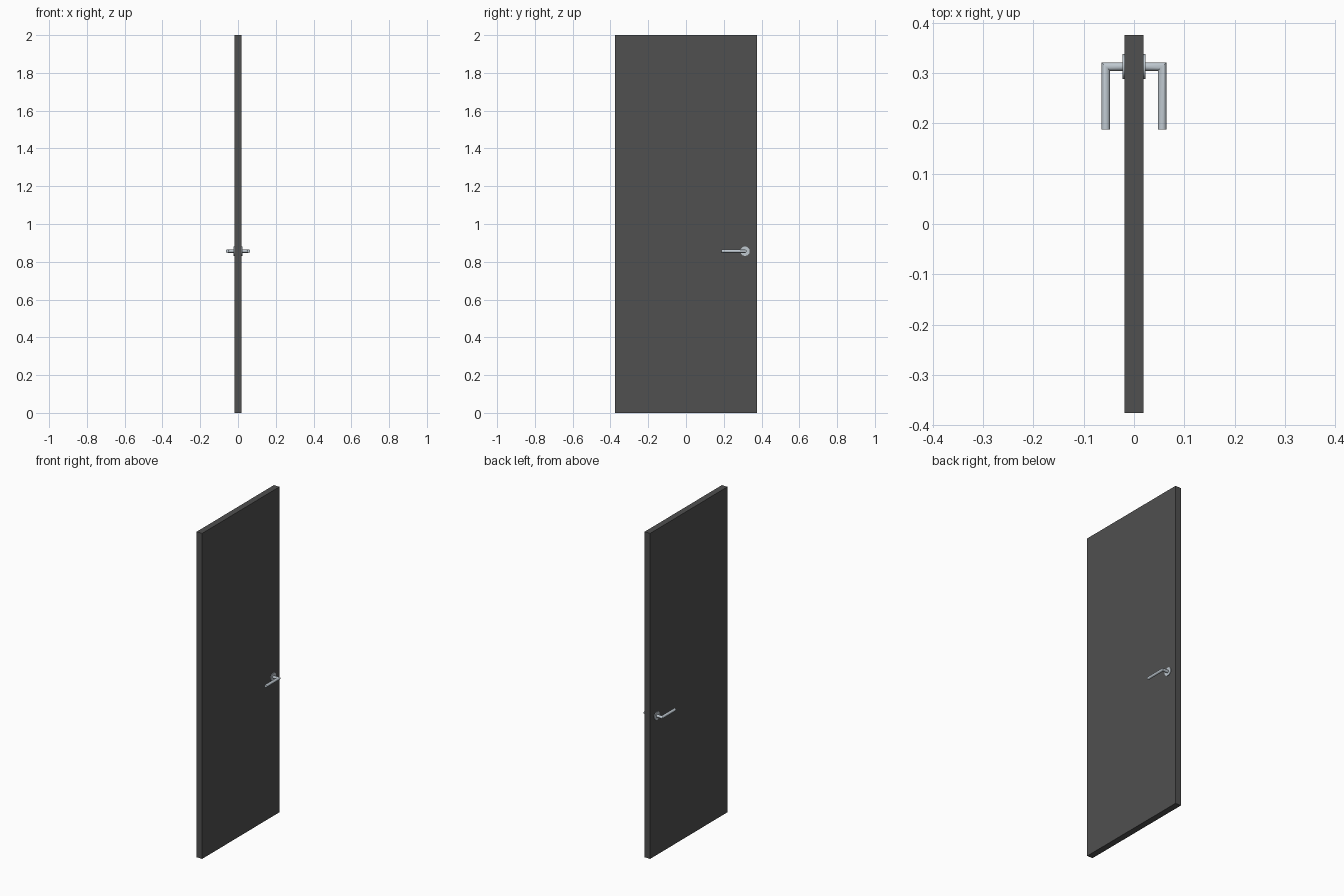
import bpy, bmesh, math
from mathutils import Matrix

if "Cube" in bpy.data.objects:
    bpy.data.objects.remove(bpy.data.objects["Cube"])

HY, HZ = 0.3125, 0.856   # handle axis
HALF = 0.019             # half door thickness


def material(name, rgb):
    m = bpy.data.materials.new(name)
    m.diffuse_color = (*rgb, 1)
    m.use_nodes = True
    m.node_tree.nodes["Principled BSDF"].inputs["Base Color"].default_value = m.diffuse_color
    return m


dark = material("dark grey", (0.08, 0.08, 0.08))
steel = material("brushed steel", (0.52, 0.58, 0.63))


def finish(name, bm, mat, smooth=False):
    bmesh.ops.recalc_face_normals(bm, faces=bm.faces)
    me = bpy.data.meshes.new(name)
    bm.to_mesh(me)
    bm.free()
    me.materials.append(mat)
    ob = bpy.data.objects.new(name, me)
    bpy.context.collection.objects.link(ob)
    if smooth:
        bpy.ops.object.select_all(action='DESELECT')
        ob.select_set(True)
        bpy.context.view_layer.objects.active = ob
        bpy.ops.object.shade_smooth_by_angle(angle=math.radians(35))
    return ob


# Door leaf
bm = bmesh.new()
bmesh.ops.create_cube(bm, size=1)
bmesh.ops.transform(bm, verts=bm.verts,
                    matrix=Matrix.Translation((0, 0, 1)) @ Matrix.Diagonal((2 * HALF, 0.75, 2, 1)))
finish("door_panel", bm, dark)


def rosette(side, label):
    # Thin round plate behind the handle
    bm = bmesh.new()
    depth = 0.004
    bmesh.ops.create_cone(bm, cap_ends=True, segments=32, radius1=0.025, radius2=0.025, depth=depth,
                          matrix=Matrix.Translation((side * (HALF + depth / 2), HY, HZ))
                          @ Matrix.Rotation(math.pi / 2, 4, 'Y'))
    finish("rosette_" + label, bm, steel, True)


def lever(side, label, r=0.0085, n=32):
    # Round bar with a mitred corner: (x, y, x spread, y spread) per ring
    rings = [(HALF, HY, 0, r), (0.056, HY, r, r), (0.056, 0.1875, r, 0)]
    bm = bmesh.new()
    loops = []
    for x, y, sx, sy in rings:
        loop = []
        for i in range(n):
            a = 2 * math.pi * i / n
            loop.append(bm.verts.new((side * (x + sx * math.cos(a)),
                                      y + sy * math.cos(a), HZ + r * math.sin(a))))
        loops.append(loop)
    for p, q in zip(loops, loops[1:]):
        for i in range(n):
            j = (i + 1) % n
            bm.faces.new((p[i], p[j], q[j], q[i]))
    bm.faces.new(loops[0])
    bm.faces.new(loops[-1])
    finish("lever_handle_" + label, bm, steel, True)


for side, label in ((1, "right"), (-1, "left")):
    rosette(side, label)
    lever(side, label)
